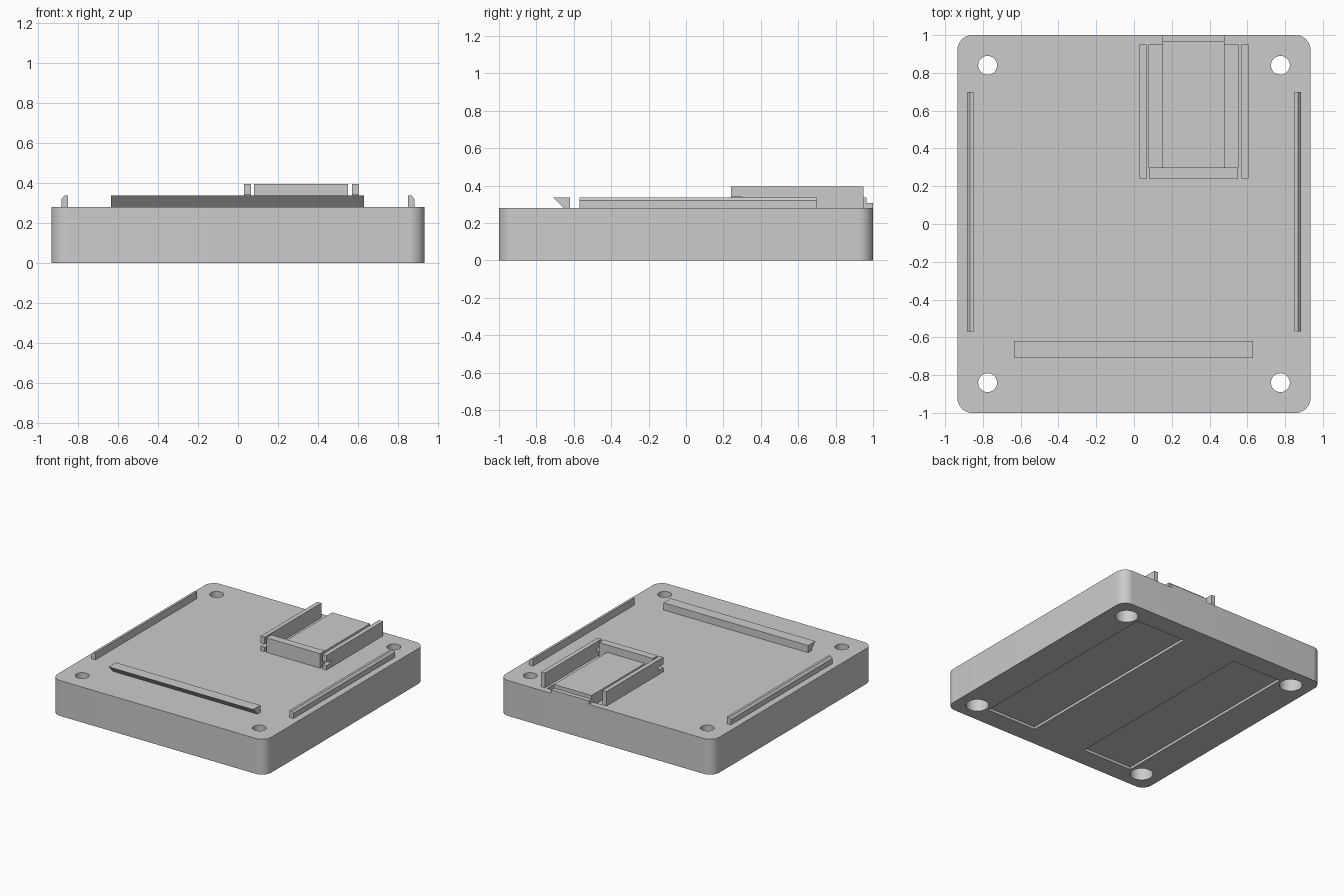
import bpy, bmesh, math
from mathutils import Vector

old = bpy.data.objects.get("Cube")
if old:
    bpy.data.objects.remove(old, do_unlink=True)

GREY = (0.6, 0.6, 0.6, 1)
mat = bpy.data.materials.new("plain grey")
mat.use_nodes = True
mat.diffuse_color = GREY
mat.node_tree.nodes["Principled BSDF"].inputs["Base Color"].default_value = GREY

TOP = 0.28       # upper face of the base
RAIL_TOP = 0.395


def prism(name, profile, axis, lo, hi):
    """Extrude a closed 2D profile along an axis from lo to hi."""
    place = {"x": lambda a, b: (lo, a, b), "y": lambda a, b: (a, lo, b),
             "z": lambda a, b: (a, b, lo)}[axis]
    direction = Vector([hi - lo if axis == c else 0 for c in "xyz"])
    bm = bmesh.new()
    face = bm.faces.new([bm.verts.new(place(a, b)) for a, b in profile])
    result = bmesh.ops.extrude_face_region(bm, geom=[face])
    moved = [g for g in result["geom"] if isinstance(g, bmesh.types.BMVert)]
    bmesh.ops.translate(bm, verts=moved, vec=direction)
    bmesh.ops.recalc_face_normals(bm, faces=bm.faces)
    mesh = bpy.data.meshes.new(name)
    bm.to_mesh(mesh)
    bm.free()
    obj = bpy.data.objects.new(name, mesh)
    bpy.context.collection.objects.link(obj)
    mesh.materials.append(mat)
    return obj


def box(name, x, y, z):
    return prism(name, [(x[0], y[0]), (x[1], y[0]), (x[1], y[1]), (x[0], y[1])], "z", *z)


def arc(cx, cy, r, start, end, steps):
    angles = [math.radians(start + (end - start) * i / steps) for i in range(steps + 1)]
    return [(cx + r * math.cos(t), cy + r * math.sin(t)) for t in angles]


def cylinder(name, x, y, r, z):
    return prism(name, arc(x, y, r, 0, 360, 40)[:-1], "z", *z)


def select_only(obj):
    bpy.ops.object.select_all(action="DESELECT")
    obj.select_set(True)
    bpy.context.view_layer.objects.active = obj


def cut(target, cutter):
    mod = target.modifiers.new("cut", "BOOLEAN")
    mod.operation = "DIFFERENCE"
    mod.solver = "EXACT"
    mod.object = cutter
    select_only(target)
    bpy.ops.object.modifier_apply(modifier=mod.name)
    bpy.data.objects.remove(cutter, do_unlink=True)


# Base plate with rounded corners
W, D, R = 0.935, 1.0, 0.08
outline = []
for i, (sx, sy) in enumerate([(1, 1), (-1, 1), (-1, -1), (1, -1)]):
    outline += arc(sx * (W - R), sy * (D - R), R, 90 * i, 90 * i + 90, 12)
base = prism("base_plate", outline, "z", 0, TOP)

# Screw holes, wider underneath
for sx in (-1, 1):
    for sy in (-1, 1):
        x, y = sx * 0.775, sy * 0.84
        cut(base, cylinder("screw_hole", x, y, 0.05, (-0.1, 0.5)))
        cut(base, cylinder("screw_recess", x, y, 0.083, (-0.1, 0.17)))

# Two long shallow recesses in the underside
for x in ((-0.67, -0.235), (0.235, 0.67)):
    cut(base, box("underside_recess", x, (-0.84, 0.84), (-0.1, 0.02)))

# Shallow pocket around the connector pad
cut(base, box("connector_pocket", (0.08, 0.55), (0.3, 0.95), (TOP - 0.03, 0.5)))
select_only(base)
bpy.ops.object.shade_smooth_by_angle(angle=math.radians(30))

# Side ribs with a chamfer on the outer top edge
for side, s in (("left", 1), ("right", -1)):
    section = [(0.85, TOP), (0.883, TOP), (0.883, 0.32), (0.868, 0.337), (0.85, 0.337)]
    prism(side + "_rib", [(s * x, z) for x, z in section], "y", -0.57, 0.7)

# Front clip with an undercut face
prism("front_clip", [(-0.71, 0.337), (-0.62, 0.337), (-0.62, TOP), (-0.655, TOP)],
      "x", -0.635, 0.63)

# Connector holder: two rails notched at the front, and a cross wall
rail = [(0.24, TOP), (0.95, TOP), (0.95, RAIL_TOP), (0.24, RAIL_TOP),
        (0.24, 0.34), (0.3, 0.34), (0.3, 0.315), (0.24, 0.315)]
prism("right_rail", rail, "x", 0.03, 0.065)
prism("left_rail", rail, "x", 0.57, 0.605)
box("cross_wall", (0.08, 0.55), (0.24, 0.3), (TOP, RAIL_TOP))

# Connector pad with a lower lip at the back edge
prism("connector_pad", [(0.3, 0.25), (0.95, 0.25), (0.95, TOP), (1.0, TOP), (1.0, 0.308),
                        (0.965, 0.308), (0.965, 0.337), (0.3, 0.337)], "x", 0.15, 0.48)
